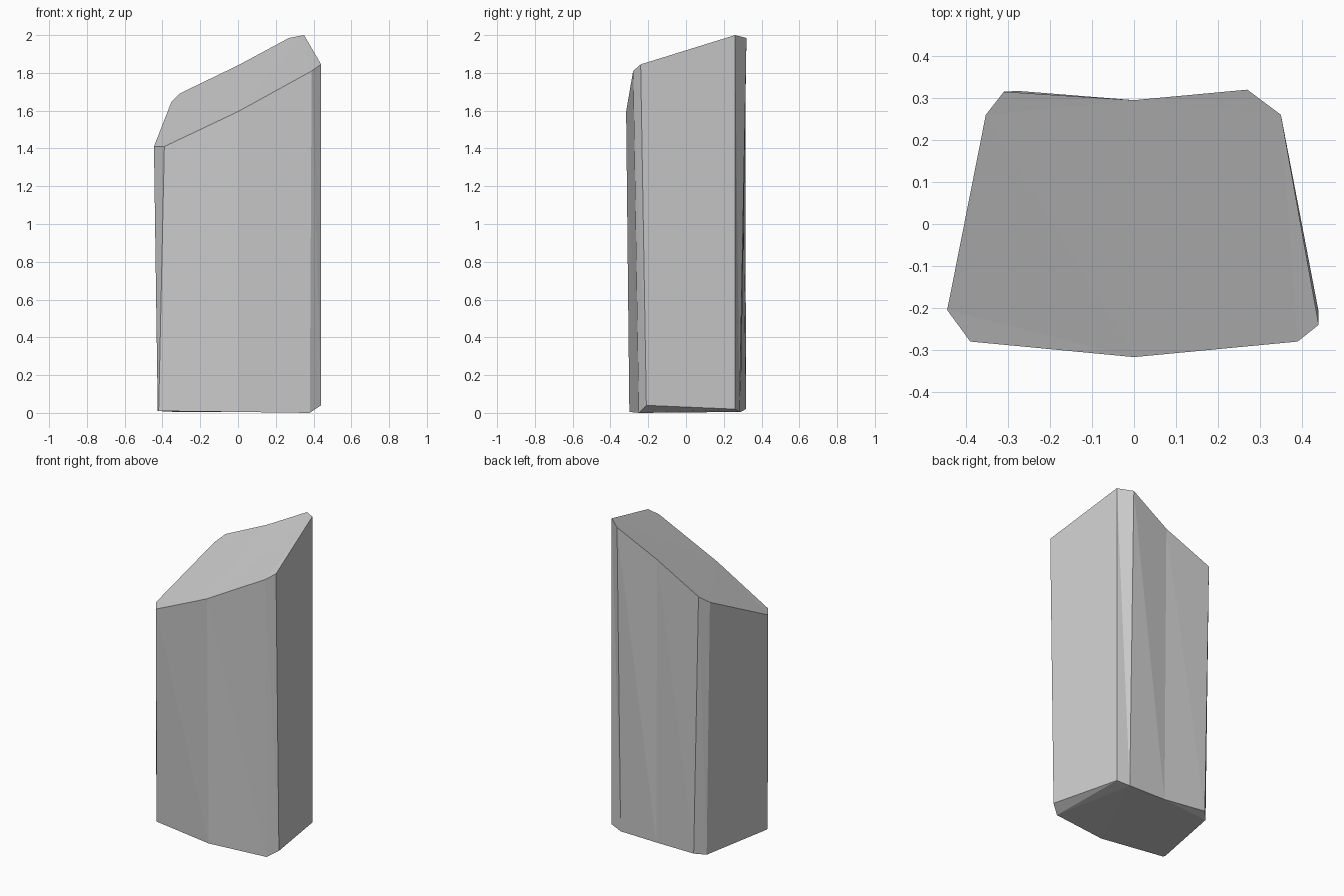
import bpy, bmesh

if "Cube" in bpy.data.objects:
    bpy.data.objects.remove(bpy.data.objects["Cube"])

# Slightly irregular outline, counter-clockwise from the left front corner:
# (top x, y, z), (bottom x, y, z)
CORNERS = [
    ((-0.445, -0.205, 1.41), (-0.425, -0.22, 0.01)),
    ((-0.39, -0.28, 1.41), (-0.42, -0.235, 0.01)),
    ((0.0, -0.317, 1.595), (0.0, -0.30, 0.005)),
    ((0.39, -0.28, 1.81), (0.38, -0.25, 0.0)),
    ((0.44, -0.24, 1.845), (0.44, -0.21, 0.04)),
    ((0.35, 0.26, 2.0), (0.35, 0.26, 0.02)),
    ((0.27, 0.32, 1.985), (0.27, 0.283, 0.005)),
    ((0.0, 0.295, 1.84), (0.01, 0.29, 0.005)),
    ((-0.31, 0.315, 1.69), (-0.277, 0.317, 0.02)),
    ((-0.353, 0.26, 1.645), (-0.33, 0.26, 0.005)),
]

bm = bmesh.new()
top = [bm.verts.new(t) for t, b in CORNERS]
bottom = [bm.verts.new(b) for t, b in CORNERS]

# Side walls, split along one diagonal because the panels twist slightly
n = len(CORNERS)
for i in range(n):
    j = (i + 1) % n
    bm.faces.new((top[i], bottom[i], bottom[j]))
    bm.faces.new((top[i], bottom[j], top[j]))

# Slanted top and uneven base
caps = [bm.faces.new(top), bm.faces.new(bottom[::-1])]
bmesh.ops.triangulate(bm, faces=caps)
bmesh.ops.recalc_face_normals(bm, faces=bm.faces)

mesh = bpy.data.meshes.new("stone_pillar")
bm.to_mesh(mesh)
bm.free()
pillar = bpy.data.objects.new("stone_pillar", mesh)
bpy.context.collection.objects.link(pillar)
